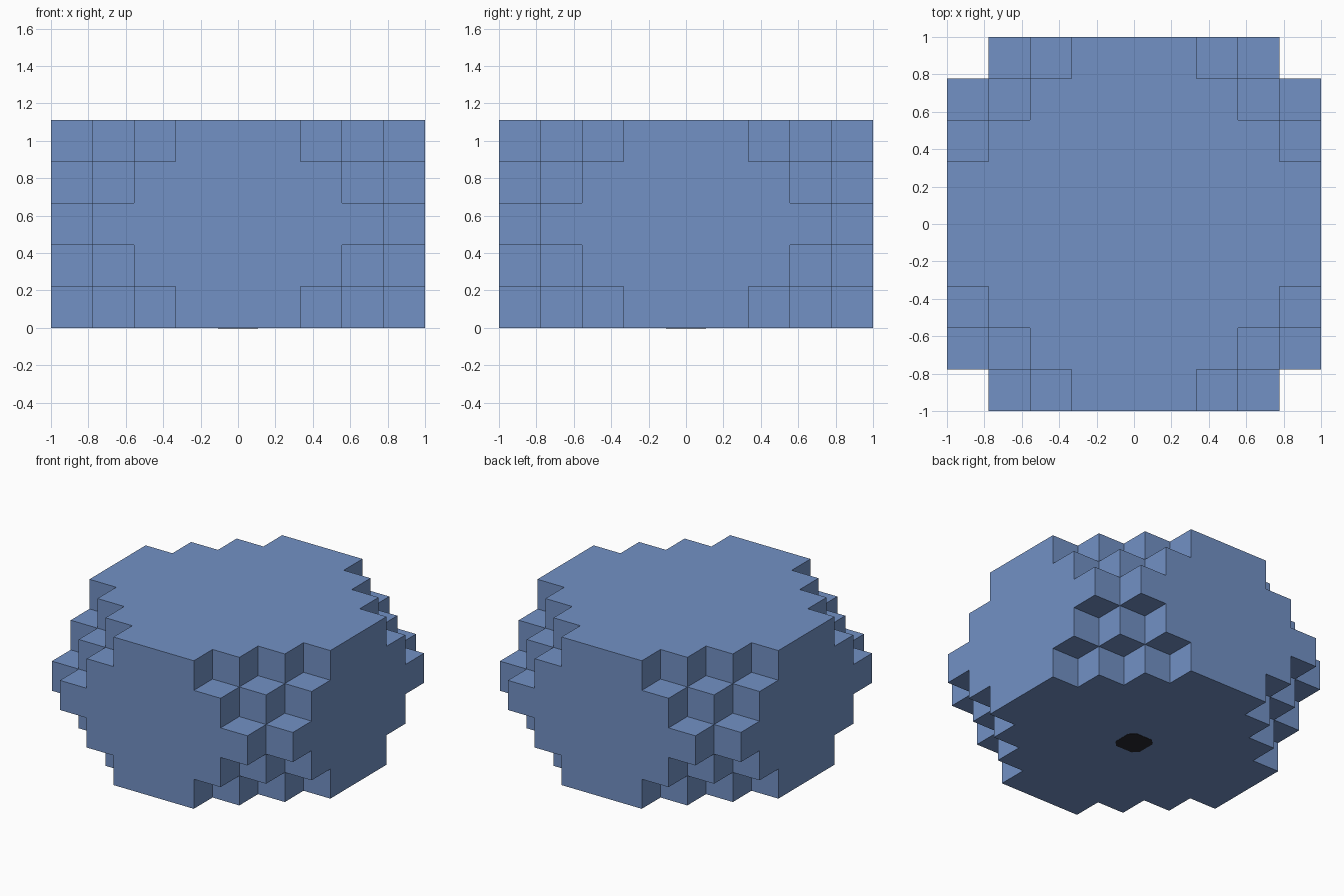
import bpy, bmesh, math
from mathutils import Vector

if "Cube" in bpy.data.objects:
    bpy.data.objects.remove(bpy.data.objects["Cube"])

CELL = 2 / 9
REACH = [5, 6, 7, 6, 5]      # diagonal reach of each layer, bottom to top


def material(name, colour):
    mat = bpy.data.materials.new(name)
    mat.diffuse_color = (*colour, 1)
    mat.use_nodes = True
    mat.node_tree.nodes["Principled BSDF"].inputs["Base Color"].default_value = mat.diffuse_color
    return mat


def make_object(name, bm, mat):
    mesh = bpy.data.meshes.new(name)
    bm.to_mesh(mesh)
    bm.free()
    mesh.materials.append(mat)
    obj = bpy.data.objects.new(name, mesh)
    bpy.context.collection.objects.link(obj)
    return obj


blue = material("steel blue", (0.17, 0.285, 0.56))
dark = material("near black", (0.022, 0.022, 0.028))

# Stepped block body: only the outside faces of the filled cells
filled = {(i, j, k) for k, reach in enumerate(REACH)
          for i in range(-4, 5) for j in range(-4, 5) if abs(i) + abs(j) <= reach}
bm = bmesh.new()
for cell in filled:
    centre = Vector((cell[0], cell[1], cell[2] + 0.5))
    for axis in range(3):
        for sign in (-1, 1):
            near = list(cell)
            near[axis] += sign
            if tuple(near) in filled:
                continue
            n, u, v = Vector(), Vector(), Vector()
            n[axis], u[(axis + 1) % 3], v[(axis + 2) % 3] = sign / 2, 0.5, sign / 2
            bm.faces.new([bm.verts.new((centre + n + a * u + b * v) * CELL)
                          for a, b in ((-1, -1), (1, -1), (1, 1), (-1, 1))])
bmesh.ops.remove_doubles(bm, verts=bm.verts, dist=0.001)
bmesh.ops.dissolve_limit(bm, angle_limit=math.radians(1), verts=bm.verts, edges=bm.edges)
make_object("stepped_body", bm, blue)

# Small dark plate with clipped corners in the middle of the underside
half, clip, depth = 0.108, 0.04, 0.002
outline = []
for q in range(4):
    c, s = (1, 0, -1, 0)[q], (0, 1, 0, -1)[q]
    for x, y in ((half, half - clip), (half - clip, half)):
        outline.append((x * c - y * s, x * s + y * c, -depth))
bm = bmesh.new()
face = bm.faces.new([bm.verts.new(p) for p in outline])
ext = bmesh.ops.extrude_face_region(bm, geom=[face])
bmesh.ops.translate(bm, vec=(0, 0, 2 * depth),
                    verts=[g for g in ext["geom"] if isinstance(g, bmesh.types.BMVert)])
bmesh.ops.recalc_face_normals(bm, faces=bm.faces)
make_object("underside_plate", bm, dark)
